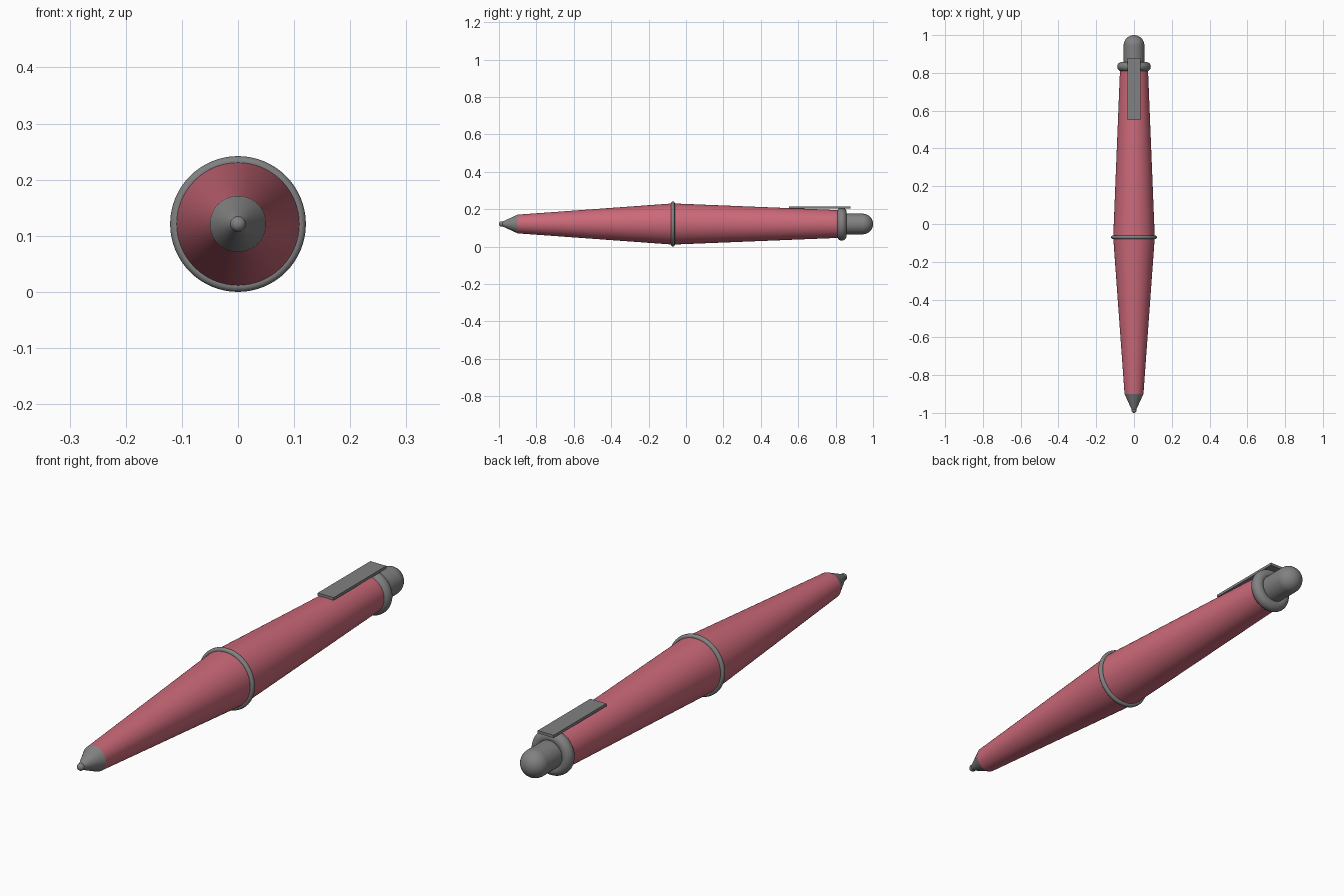
import bpy
import math
from mathutils import Matrix

if "Cube" in bpy.data.objects:
    bpy.data.objects.remove(bpy.data.objects["Cube"], do_unlink=True)

AXIS_Z = 0.121  # height of the pen's long axis
SEGMENTS = 64


def make_material(name, colour):
    mat = bpy.data.materials.new(name)
    mat.use_nodes = True
    mat.diffuse_color = colour
    mat.node_tree.nodes["Principled BSDF"].inputs["Base Color"].default_value = colour
    return mat


red = make_material("rose red", (0.60, 0.14, 0.19, 1))
grey = make_material("metal grey", (0.22, 0.22, 0.22, 1))


def finish(name, mat):
    obj = bpy.context.object
    obj.name = name
    obj.data.materials.append(mat)
    bpy.ops.object.shade_smooth_by_angle(angle=math.radians(35))
    return obj


def taper(name, mat, y0, y1, r0, r1):
    """Round tapered section along the pen axis, from y0 (radius r0) to y1 (radius r1)."""
    bpy.ops.mesh.primitive_cone_add(vertices=SEGMENTS, radius1=r0, radius2=r1, depth=y1 - y0,
                                    location=(0, (y0 + y1) / 2, AXIS_Z),
                                    rotation=(-math.pi / 2, 0, 0))
    return finish(name, mat)


def ring(name, mat, y, major, minor):
    bpy.ops.mesh.primitive_torus_add(major_segments=SEGMENTS, minor_segments=20,
                                     major_radius=major, minor_radius=minor,
                                     location=(0, y, AXIS_Z), rotation=(math.pi / 2, 0, 0))
    return finish(name, mat)


def ball(name, mat, y, radius):
    bpy.ops.mesh.primitive_uv_sphere_add(segments=SEGMENTS, ring_count=24, radius=radius,
                                         location=(0, y, AXIS_Z), rotation=(math.pi / 2, 0, 0))
    return finish(name, mat)


# Barrel halves and the band between them
taper("front_barrel", red, -0.90, -0.07, 0.05, 0.11)
taper("rear_barrel", red, -0.07, 0.82, 0.11, 0.074)
ring("middle_band", grey, -0.07, 0.111, 0.01)

# Writing tip
taper("tip_cone", grey, -0.90 - 0.09, -0.90, 0.009, 0.05)
ball("tip_ball", grey, -0.986, 0.014)

# Rear collar and push button
ring("rear_collar", grey, 0.833, 0.064, 0.025)
taper("button_shaft", grey, 0.80, 0.945, 0.055, 0.055)
ball("button_dome", grey, 0.945, 0.055)

# Pocket clip
bpy.ops.mesh.primitive_cube_add(size=1, location=(0, 0.715, 0.21))
bpy.context.object.data.transform(Matrix.Diagonal((0.07, 0.33, 0.011, 1)))
finish("pocket_clip", grey)
